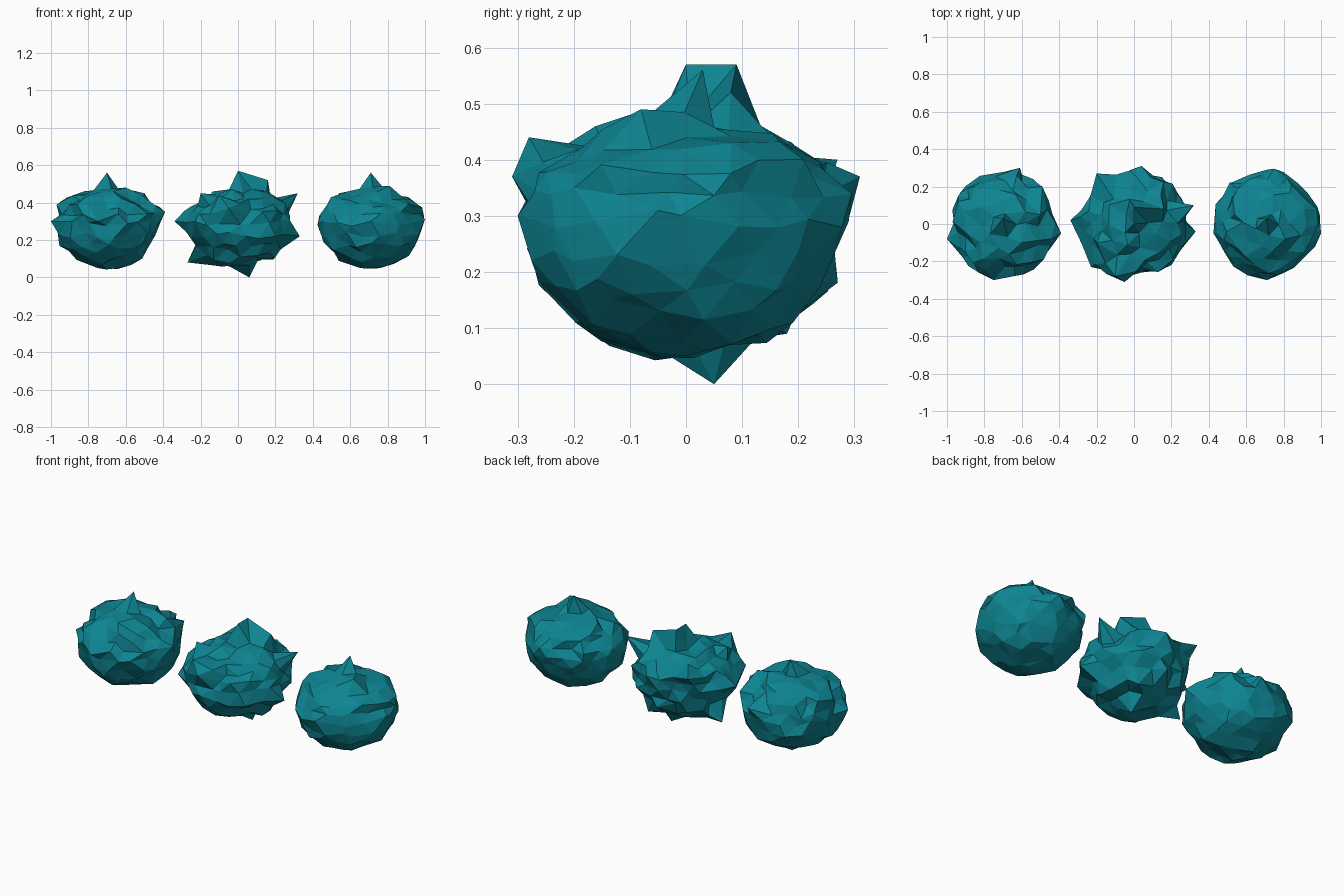
import bpy, bmesh, random
from mathutils import Vector

if "Cube" in bpy.data.objects:
    bpy.data.objects.remove(bpy.data.objects["Cube"])

mat = bpy.data.materials.new("teal")
mat.diffuse_color = (0.004, 0.235, 0.29, 1)
mat.use_nodes = True
mat.node_tree.nodes["Principled BSDF"].inputs["Base Color"].default_value = mat.diffuse_color


def rock(name, cx, size, rough_low, rough_high, seed, spikes):
    """Flattened low-poly ball with jittered points, plus a few placed spikes."""
    rng = random.Random(seed)
    bm = bmesh.new()
    bmesh.ops.create_icosphere(bm, subdivisions=3, radius=1)
    mid = Vector((0, 0, 0.29))
    dirs = {v: v.co.normalized() for v in bm.verts}
    for v, d in dirs.items():
        rough = rough_high if d.z > 0.1 else rough_low
        k = 1 + rng.uniform(-rough, rough)
        flat = 0.66 if d.z > 0 else 0.86
        side = Vector([rng.uniform(-1, 1) for _ in range(3)])
        side -= d * side.dot(d)
        e = d + side * 0.07
        v.co = mid + Vector((e.x * size, e.y * size, e.z * size * flat)) * k
    # pull the closest free vertex out to each spike tip
    free = set(bm.verts)
    for p in spikes:
        tip = Vector(p)
        aim = (tip - mid).normalized()
        v = max(free, key=lambda w: ((w.co - mid).normalized().dot(aim), w.index))
        free.discard(v)
        v.co = tip
    bmesh.ops.recalc_face_normals(bm, faces=bm.faces)
    me = bpy.data.meshes.new(name)
    bm.to_mesh(me)
    bm.free()
    me.materials.append(mat)
    ob = bpy.data.objects.new(name, me)
    ob.location.x = cx
    bpy.context.collection.objects.link(ob)


# medium-rough rock on the left
rock("left_rock", -0.70, 0.278, 0.07, 0.12, 3, [
    (0, 0.03, 0.56), (0.31, -0.05, 0.35), (0.20, 0.05, 0.45), (0.09, 0.30, 0.35),
    (-0.30, -0.08, 0.30), (-0.05, -0.30, 0.30), (-0.05, 0.0, 0.05), (0.10, -0.10, 0.48),
    (-0.24, 0.12, 0.41), (0.21, 0.20, 0.38), (-0.24, 0.15, 0.35)])

# spiky rock in the middle
rock("middle_rock", 0, 0.275, 0.10, 0.14, 8, [
    (0, 0, 0.57), (0, 0.09, 0.57), (0.16, 0.08, 0.52), (0.32, 0.10, 0.45),
    (0.04, 0.31, 0.37), (-0.05, -0.31, 0.37), (0.33, -0.04, 0.22), (-0.34, 0.02, 0.30),
    (-0.20, 0.27, 0.40), (0.15, 0.25, 0.25), (0.20, -0.22, 0.22), (-0.23, -0.23, 0.30),
    (-0.27, 0.05, 0.08), (0.06, 0.05, 0.0), (-0.20, -0.10, 0.45), (-0.10, -0.28, 0.44),
    (0.12, 0.18, 0.09)])

# smoother rock on the right
rock("right_rock", 0.71, 0.280, 0.05, 0.10, 5, [
    (0, 0.03, 0.56), (0.29, -0.05, 0.31), (0.10, -0.08, 0.49), (-0.285, -0.05, 0.28),
    (0.0, -0.30, 0.30), (0.05, 0.0, 0.05), (-0.17, 0.05, 0.45), (0.20, 0.08, 0.43),
    (0.0, 0.29, 0.29)])
